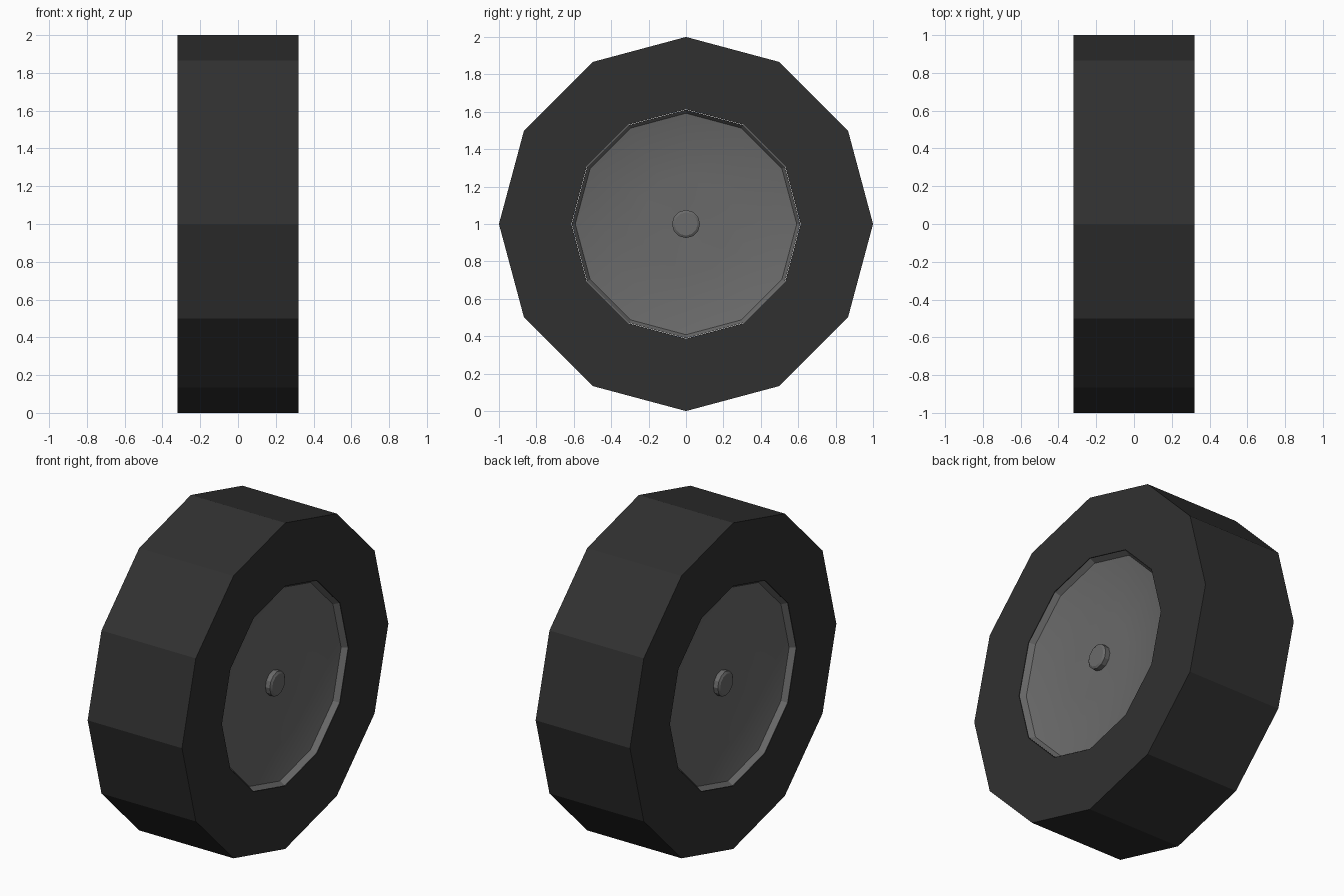
import bpy, bmesh, math

if "Cube" in bpy.data.objects:
    bpy.data.objects.remove(bpy.data.objects["Cube"])

SIDES = 12


def material(name, value):
    m = bpy.data.materials.new(name)
    m.diffuse_color = (value, value, value, 1)
    m.use_nodes = True
    m.node_tree.nodes["Principled BSDF"].inputs["Base Color"].default_value = m.diffuse_color
    return m


def lathe(name, profile, mat, closed=False):
    """Spin (radius, x) points around the x axis; zero radius makes a pole."""
    bm = bmesh.new()
    rings = []
    for r, x in profile:
        if r == 0:
            rings.append([bm.verts.new((x, 0, 1))] * SIDES)
            continue
        angles = [2 * math.pi * i / SIDES for i in range(SIDES)]
        rings.append([bm.verts.new((x, r * math.sin(a), 1 + r * math.cos(a))) for a in angles])
    pairs = list(zip(rings, rings[1:]))
    if closed:
        pairs.append((rings[-1], rings[0]))
    for a, b in pairs:
        for i in range(SIDES):
            j = (i + 1) % SIDES
            loop = list(dict.fromkeys([a[i], a[j], b[j], b[i]]))
            bm.faces.new(loop)
    bmesh.ops.recalc_face_normals(bm, faces=bm.faces[:])
    mesh = bpy.data.meshes.new(name)
    bm.to_mesh(mesh)
    bm.free()
    mesh.materials.append(mat)
    ob = bpy.data.objects.new(name, mesh)
    bpy.context.collection.objects.link(ob)
    return ob


rubber = material("dark rubber", 0.03)
metal = material("grey metal", 0.145)

# Tyre: plain twelve-sided band with an open centre
lathe("tyre", [(1, -0.32), (1, 0.32), (0.613, 0.32), (0.613, -0.32)], rubber, closed=True)

# Hub: shallow dish mirrored on both faces, with a small axle cap in the middle
half = [(0, 0.276), (0.062, 0.276), (0.075, 0.268), (0.075, 0.238), (0.24, 0.243),
        (0.44, 0.25), (0.592, 0.285), (0.611, 0.316)]
hub = lathe("hub", half + [(r, -x) for r, x in reversed(half)], metal)

bpy.ops.object.select_all(action='DESELECT')
hub.select_set(True)
bpy.context.view_layer.objects.active = hub
bpy.ops.object.shade_smooth_by_angle(angle=math.radians(25))
